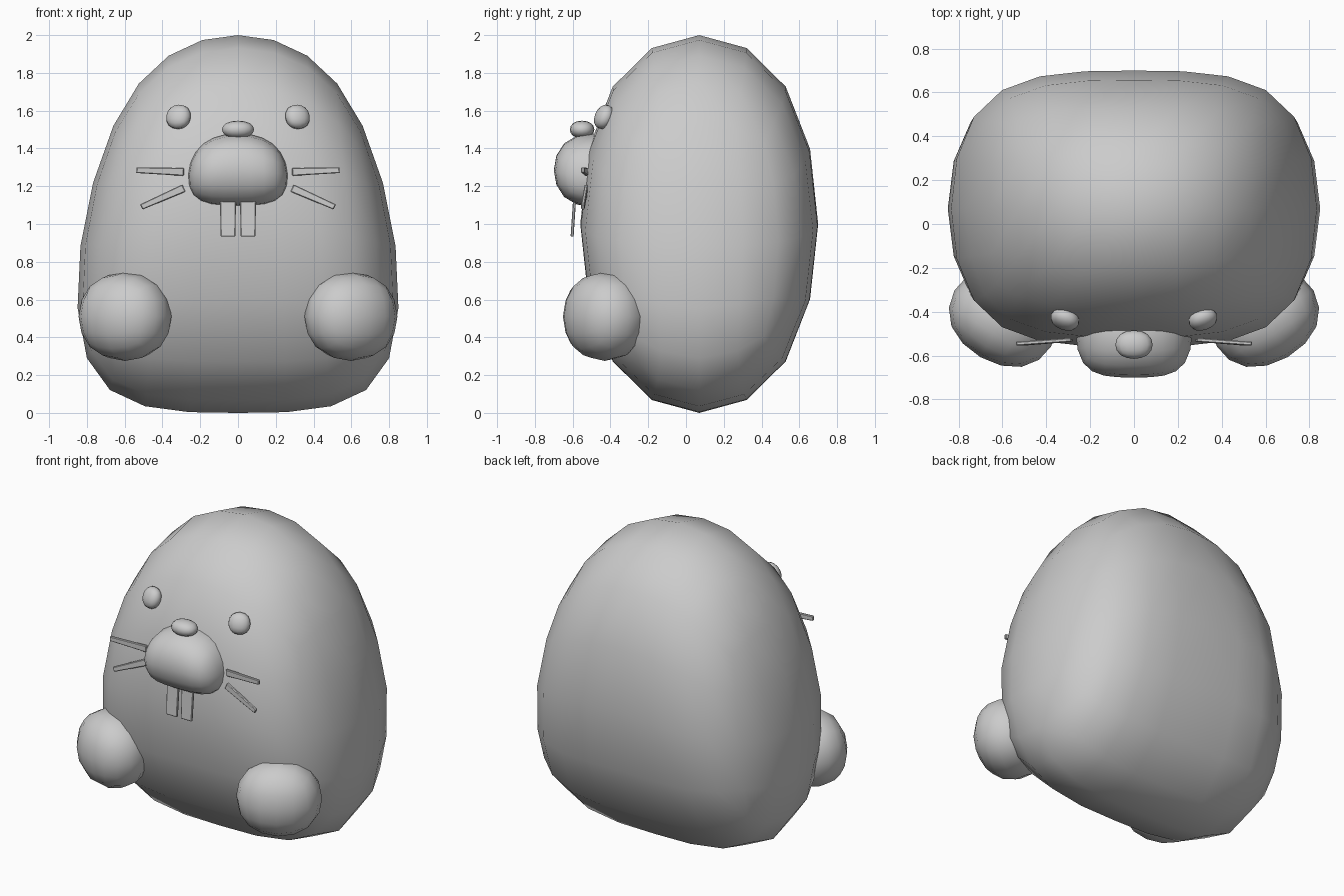
import bpy
from math import radians
from mathutils import Vector, Matrix

if "Cube" in bpy.data.objects:
    bpy.data.objects.remove(bpy.data.objects["Cube"])


def finish(name, verts, faces, smooth=True):
    mesh = bpy.data.meshes.new(name)
    mesh.from_pydata(verts, [], faces)
    ob = bpy.data.objects.new(name, mesh)
    bpy.context.collection.objects.link(ob)
    if smooth:
        for p in mesh.polygons:
            p.use_smooth = True
        sub = ob.modifiers.new("Subdivision", 'SUBSURF')
        sub.levels = sub.render_levels = 2
    else:
        bev = ob.modifiers.new("Bevel", 'BEVEL')
        bev.width, bev.segments = 0.004, 1
    return ob


def split_box(name, xt, xb, top_mid, top, bottom, bottom_mid, y, depth):
    """Symmetric cage of two cells side by side, rounded by subdivision."""
    ring = [(0, top_mid), (xt, top), (xb, bottom),
            (0, bottom_mid), (-xb, bottom), (-xt, top)]
    verts = [(x, y + s * depth, z) for s in (-1, 1) for x, z in ring]
    faces = [(0, 3, 2, 1), (0, 5, 4, 3), (6, 7, 8, 9), (6, 9, 10, 11)]
    for i in range(6):
        j = (i + 1) % 6
        faces.append((i, j, j + 6, i + 6))
    return finish(name, verts, faces)


BOX_FACES = [(0, 1, 3, 2), (4, 6, 7, 5), (0, 4, 5, 1),
             (2, 3, 7, 6), (0, 2, 6, 4), (1, 5, 7, 3)]
SIGNS = [(x, y, z) for x in (-1, 1) for y in (-1, 1) for z in (-1, 1)]


def ball(name, loc, radii, tilt=0, turn=0):
    """Subdivided cube; cage is enlarged to make up for the shrinkage."""
    m = (Matrix.Translation(loc) @ Matrix.Rotation(radians(turn), 4, 'Z')
         @ Matrix.Rotation(radians(tilt), 4, 'X'))
    verts = [m @ Vector([s * r / 0.84 for s, r in zip(sg, radii)]) for sg in SIGNS]
    return finish(name, verts, BOX_FACES)


def bar(name, p, q, w0, w1, thick):
    """Flat tapered strip from p to q, broad side facing the front."""
    p, q = Vector(p), Vector(q)
    d = (q - p).normalized()
    side = d.cross(Vector((0, 1, 0))).normalized()
    deep = side.cross(d)
    verts = []
    for sx, sy, sz in SIGNS:
        end, w = (p, w0) if sx < 0 else (q, w1)
        verts.append(end + deep * sy * thick / 2 + side * sz * w / 2)
    ob = finish(name, verts, BOX_FACES, smooth=False)
    return ob


# body and muzzle
split_box("body", 0.748, 1.066, 2.228, 1.816, -0.085, -0.094, 0.07, 0.687)
split_box("muzzle", 0.275, 0.302, 1.532, 1.428, 1.086, 1.066, -0.50, 0.218)

# nose
ball("nose", (0, -0.55, 1.50), (0.085, 0.065, 0.047))

for s, label in ((1, "right"), (-1, "left")):
    # paws and eyes
    ball("paw_" + label, (s * 0.598, -0.43, 0.51), (0.255, 0.205, 0.235), 0, s * 30)
    ball("eye_" + label, (s * 0.315, -0.435, 1.567), (0.067, 0.045, 0.067), -22, s * 20)
    # teeth
    bar("tooth_" + label, (s * 0.053, -0.59, 1.13), (s * 0.053, -0.603, 0.933),
        0.085, 0.078, 0.016)
    # whiskers
    bar("upper_whisker_" + label, (s * 0.287, -0.528, 1.276),
        (s * 0.538, -0.546, 1.285), 0.042, 0.03, 0.018)
    bar("lower_whisker_" + label, (s * 0.287, -0.528, 1.19),
        (s * 0.512, -0.546, 1.09), 0.042, 0.03, 0.018)

# make all face normals point outward
import bmesh
for ob in bpy.data.objects:
    bm = bmesh.new()
    bm.from_mesh(ob.data)
    bmesh.ops.recalc_face_normals(bm, faces=bm.faces)
    bm.to_mesh(ob.data)
    bm.free()
